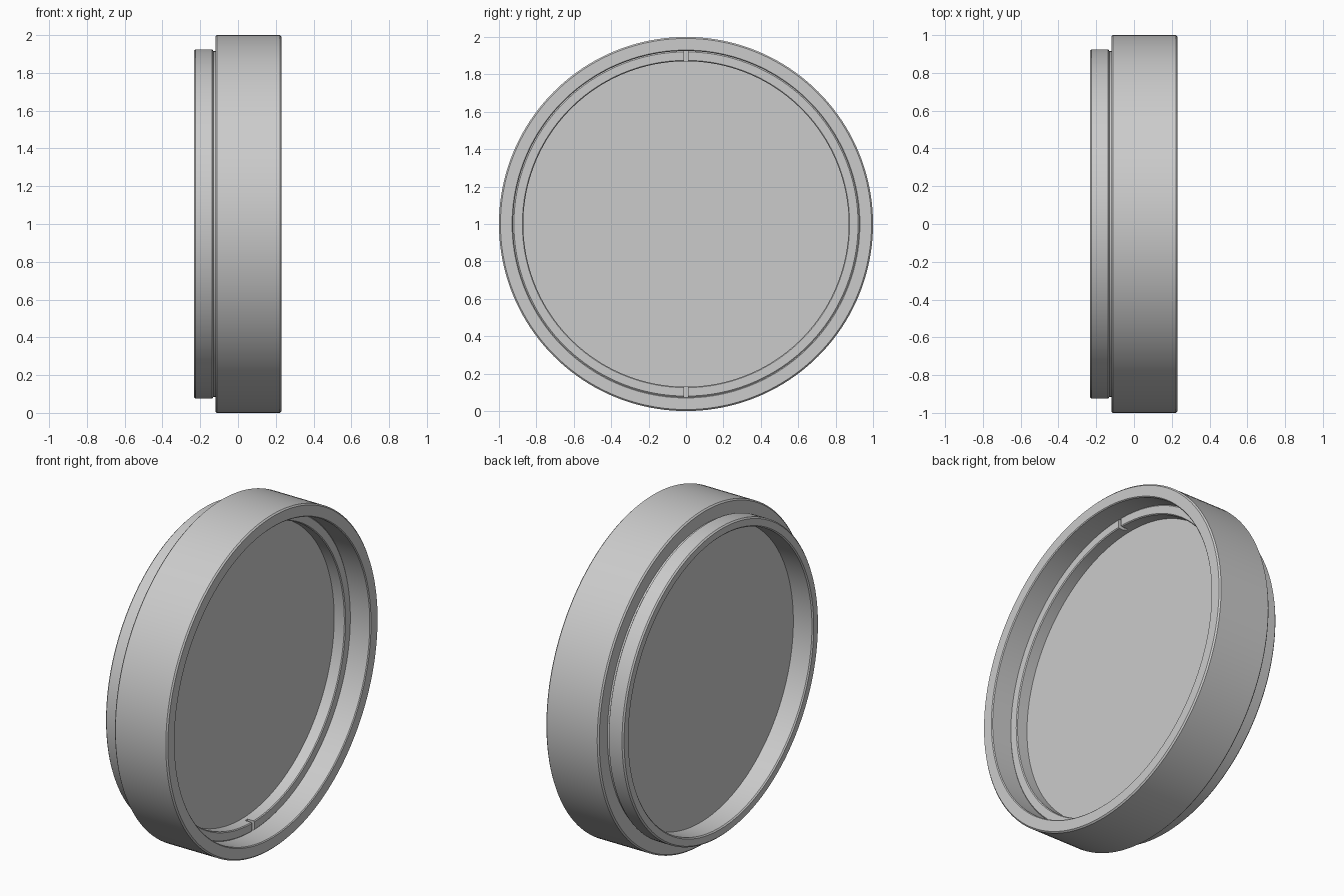
import bpy
import bmesh
import math
from mathutils import Matrix

cube = bpy.data.objects.get("Cube")
if cube:
    bpy.data.objects.remove(cube, do_unlink=True)

SEGMENTS = 160
CENTRE_Z = 1.0

grey = bpy.data.materials.new("light grey")
grey.use_nodes = True
grey.diffuse_color = (0.6, 0.6, 0.6, 1)
grey.node_tree.nodes["Principled BSDF"].inputs["Base Color"].default_value = (0.6, 0.6, 0.6, 1)


def finish(name, bm):
    """Turn a bmesh into a grey object."""
    bmesh.ops.recalc_face_normals(bm, faces=bm.faces)
    mesh = bpy.data.meshes.new(name)
    bm.to_mesh(mesh)
    bm.free()
    mesh.materials.append(grey)
    obj = bpy.data.objects.new(name, mesh)
    bpy.context.collection.objects.link(obj)
    return obj


def smooth(obj):
    bpy.ops.object.select_all(action='DESELECT')
    obj.select_set(True)
    bpy.context.view_layer.objects.active = obj
    bpy.ops.object.shade_smooth_by_angle(angle=math.radians(30))


def lathe(name, profile):
    """Revolve a closed (x, radius) profile around the x axis."""
    bm = bmesh.new()
    rings = []
    for i in range(SEGMENTS):
        a = 2 * math.pi * i / SEGMENTS
        rings.append([bm.verts.new((x, r * math.sin(a), CENTRE_Z + r * math.cos(a)))
                      for x, r in profile])
    n = len(profile)
    for i in range(SEGMENTS):
        p, q = rings[i], rings[(i + 1) % SEGMENTS]
        for j in range(n):
            k = (j + 1) % n
            bm.faces.new((p[j], p[k], q[k], q[j]))
    return finish(name, bm)


# Outer frame: wide rim, relief groove, narrower mounting collar, inner seat
frame = lathe("frame", [
    (-0.232, 0.877), (-0.232, 0.917), (-0.224, 0.925), (-0.137, 0.925),
    (-0.130, 0.915), (-0.120, 0.915), (-0.120, 0.992), (-0.112, 1.0),
    (0.222, 1.0), (0.230, 0.992), (0.230, 0.930), (0.225, 0.925),
    (0.025, 0.925), (0.025, 0.870), (-0.225, 0.870)])
smooth(frame)

# Retaining ring inside the rim
retainer = lathe("retaining_ring", [
    (0.025, 0.870), (0.095, 0.870), (0.100, 0.875), (0.100, 0.920),
    (0.095, 0.926), (0.025, 0.926)])

# Spanner notches cut at the top and bottom of the retaining ring
bm = bmesh.new()
for side in (-1, 1):
    bmesh.ops.create_cube(bm, size=1, matrix=Matrix.Translation((0.10, 0, CENTRE_Z + side * 0.9))
                          @ Matrix.Diagonal((0.09, 0.022, 0.12, 1)))
cutter = finish("notch_cutter", bm)
cutter.hide_render = True
cut = retainer.modifiers.new("notches", 'BOOLEAN')
cut.operation = 'DIFFERENCE'
cut.solver = 'EXACT'
cut.object = cutter
bpy.ops.object.select_all(action='DESELECT')
retainer.select_set(True)
bpy.context.view_layer.objects.active = retainer
bpy.ops.object.modifier_apply(modifier=cut.name)
bpy.data.objects.remove(cutter, do_unlink=True)
smooth(retainer)

# Glass disc
bm = bmesh.new()
bmesh.ops.create_cone(bm, cap_ends=True, segments=SEGMENTS, radius1=0.874, radius2=0.874,
                      depth=0.13, matrix=Matrix.Translation((-0.037, 0, CENTRE_Z))
                      @ Matrix.Rotation(math.pi / 2, 4, 'Y'))
smooth(finish("glass_disc", bm))
